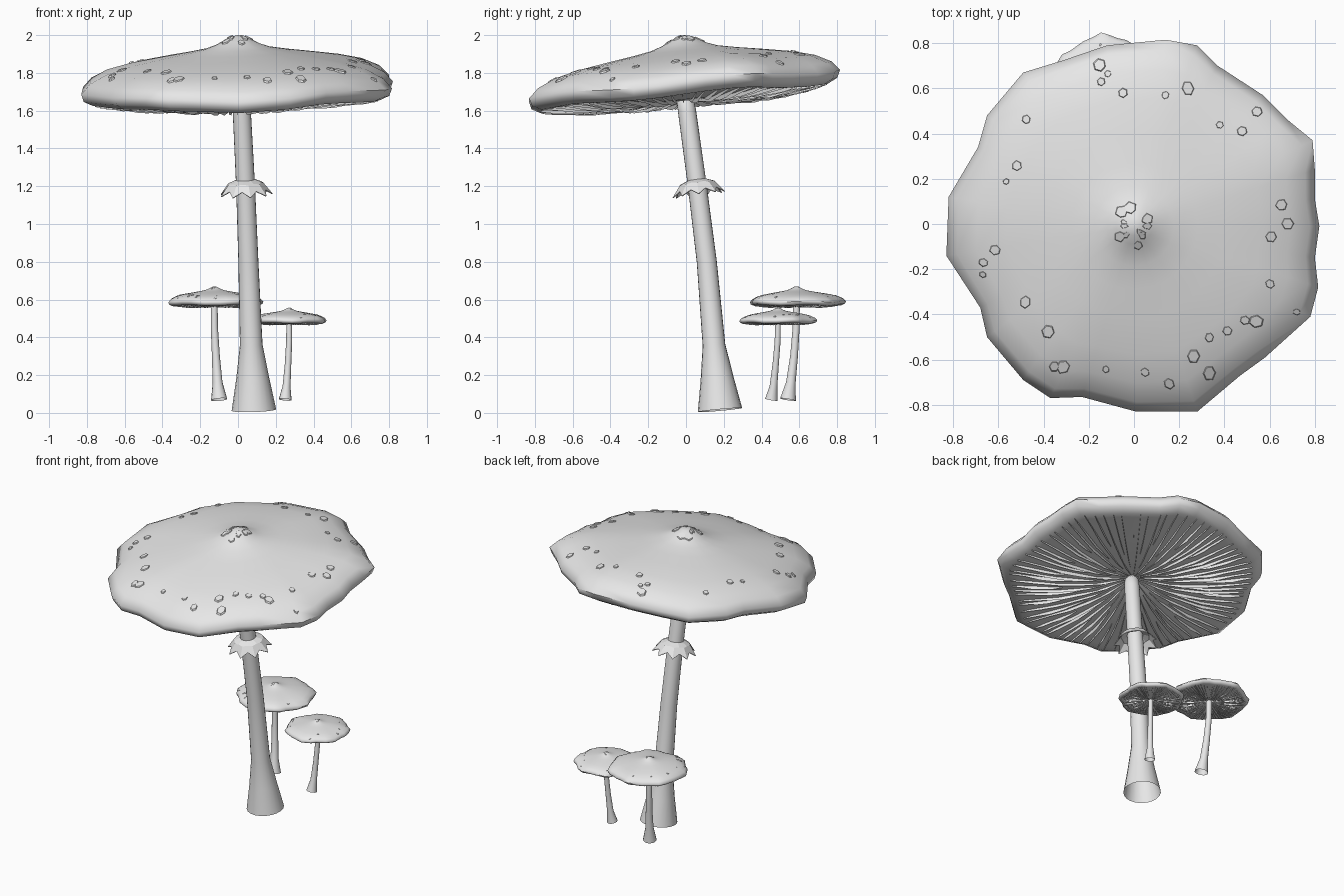
import bpy, bmesh, math, random
from mathutils import Vector

random.seed(4)
cube = bpy.data.objects.get("Cube")
if cube:
    bpy.data.objects.remove(cube, do_unlink=True)

grey = bpy.data.materials.new("light_grey")
grey.use_nodes = True
grey.diffuse_color = (0.8, 0.8, 0.8, 1)
grey.node_tree.nodes["Principled BSDF"].inputs["Base Color"].default_value = (0.8, 0.8, 0.8, 1)

# Wavy cap outline, counter-clockwise from the left side of the model
OUTLINE = [(.82, 0), (.8, .12), (.8, .25), (.79, .38), (.68, .47), (.57, .58), (.37, .71),
           (.28, .8), (.14, .825), (-.12, .8), (-.31, .735), (-.49, .68), (-.65, .49),
           (-.69, .35), (-.82, .13), (-.83, -.13), (-.68, -.36), (-.65, -.49), (-.49, -.68),
           (-.37, -.76), (-.23, -.755), (.01, -.82), (.28, -.82), (.47, -.66), (.58, -.58),
           (.78, -.4), (.815, -.27), (.8, -.14)]
RIM = [(math.atan2(y, x) % math.tau, math.hypot(x, y)) for x, y in OUTLINE]
# Cap profile: fraction of the rim radius, height below the peak
TOP = [(0, 0), (.05, -.008), (.1, -.03), (.15, -.05), (.22, -.07), (.35, -.09), (.5, -.11),
       (.7, -.14), (.85, -.175), (.95, -.22), (1, -.27)]
UNDER = [(.93, -.335), (.87, -.335), (.6, -.355), (.3, -.355), (.06, -.32), (0, -.3)]
LIP = [(.985, -.31)]


def lerp(table, x):
    for (a, u), (b, v) in zip(table, table[1:]):
        if a <= x <= b:
            return u + (v - u) * (x - a) / (b - a)
    return table[-1][1]


def make(name, bm, smooth=True, angle=50):
    me = bpy.data.meshes.new(name)
    bm.to_mesh(me)
    bm.free()
    me.materials.append(grey)
    ob = bpy.data.objects.new(name, me)
    bpy.context.collection.objects.link(ob)
    if smooth:
        bpy.ops.object.select_all(action='DESELECT')
        ob.select_set(True)
        bpy.context.view_layer.objects.active = ob
        bpy.ops.object.shade_smooth_by_angle(angle=math.radians(angle))
    return ob


def bridge(bm, a, b):
    n = len(a)
    for i in range(n):
        bm.faces.new((a[i], a[(i + 1) % n], b[(i + 1) % n], b[i]))


def mushroom_cap(name, peak, size, slope, turn, spots):
    peak = Vector(peak)

    def point(a, t, z):
        rim = lerp(RIM + [(math.tau, RIM[0][1])], a % math.tau)
        r = t * (.8 + (rim - .8) * t * t)
        x, y = r * math.cos(a + turn), r * math.sin(a + turn)
        z += slope[0] * x + slope[1] * y + .012 * math.sin(5 * a) * t ** 3
        return peak + size * Vector((x, y, z))

    # Closed cap shell
    bm = bmesh.new()
    rows = [[bm.verts.new(point(a, t, z)) for a, _ in RIM]
            for t, z in (TOP + LIP + UNDER)[1:-1]]
    for lower, upper in zip(rows, rows[1:]):
        bridge(bm, lower, upper)
    for ring, (t, z) in ((rows[0], TOP[0]), (rows[-1], UNDER[-1])):
        hub = bm.verts.new(point(0, t, z))
        for i in range(len(ring)):
            bm.faces.new((ring[i], ring[(i + 1) % len(ring)], hub))
    bmesh.ops.recalc_face_normals(bm, faces=bm.faces)
    make(name + "_cap", bm, angle=60)

    # Thin radial gills of alternating length
    bm = bmesh.new()
    base = sorted(UNDER)
    count = 80
    for k in range(count):
        a = math.tau * (k + random.uniform(-.25, .25)) / count
        start = (.05, .4, .2, .55)[k % 4]
        prev = None
        for s in range(6):
            t = start + (.92 - start) * s / 5
            z = lerp(base, t)
            drop = .006 + .02 * math.sin(math.pi * s / 5) * random.uniform(.5, 1)
            pair = [bm.verts.new(point(a, t, z + .004)), bm.verts.new(point(a, t, z - drop))]
            if prev:
                bm.faces.new((prev[0], pair[0], pair[1], prev[1]))
            prev = pair
    make(name + "_gills", bm, smooth=False)

    # Flat flakes near the rim and on the central knob
    bm = bmesh.new()
    for k in range(spots):
        knob = k % 4 == 0
        a, t = random.uniform(0, math.tau), random.uniform(.05, .13) if knob else random.uniform(.72, .94)
        w = random.uniform(.014, .03)
        rings = []
        for grow, lift in ((1, -.003), (.85, .006)):
            ring = []
            for j in range(6):
                b = math.tau * j / 6
                tt = t + w * grow * math.cos(b) / .8
                aa = a + w * grow * math.sin(b) / (.8 * max(t, .1))
                ring.append(bm.verts.new(point(aa, tt, lerp(TOP, tt) + lift)))
            rings.append(ring)
        bridge(bm, *rings)
        bm.faces.new(rings[1])
    bmesh.ops.recalc_face_normals(bm, faces=bm.faces)
    make(name + "_flakes", bm, smooth=False)


def tube(name, path, sides=20):
    # Open tube through (x, y, z, radius) stations
    bm = bmesh.new()
    pts = [Vector(p[:3]) for p in path]
    rings = []
    for i, p in enumerate(pts):
        d = (pts[min(i + 1, len(pts) - 1)] - pts[max(i - 1, 0)]).normalized()
        q = Vector((0, 0, 1)).rotation_difference(d)
        rings.append([bm.verts.new(p + q @ Vector((math.cos(math.tau * j / sides) * path[i][3],
                                                   math.sin(math.tau * j / sides) * path[i][3], 0)))
                      for j in range(sides)])
    for a, b in zip(rings, rings[1:]):
        bridge(bm, a, b)
    make(name, bm)


# Large mushroom
mushroom_cap("large", (0, -.01, 2), 1, (.03, .09), 0, 44)
tube("large_stem", [(.084, .18, .015, .118), (.078, .165, .18, .088), (.07, .148, .36, .06),
                    (.055, .11, .8, .053), (.04, .06, 1.2, .05), (.02, .005, 1.6, .048),
                    (.015, -.005, 1.66, .045), (.01, -.01, 1.7, .015)])

# Ragged skirt around the large stem
bm = bmesh.new()
lean = Vector((0, 0, 1)).rotation_difference(Vector((-.04, -.13, 1)))
teeth = 9
rings = []
for out, tip_z, notch_out, notch_z in ((.05, .035, .05, .035), (.095, .015, .09, .02),
                                       (.142, -.045, .112, -.018)):
    ring = []
    for j in range(teeth * 2):
        a = math.tau * j / (teeth * 2)
        r, z = (notch_out, notch_z) if j % 2 else (out, tip_z)
        ring.append(bm.verts.new(Vector((.04, .062, 1.2))
                                 + lean @ Vector((r * math.cos(a), r * math.sin(a), z))))
    rings.append(ring)
for a, b in zip(rings, rings[1:]):
    bridge(bm, b, a)
skirt = make("stem_skirt", bm, smooth=False)
solid = skirt.modifiers.new("thickness", 'SOLIDIFY')
solid.thickness = .005

# Two small mushrooms behind
mushroom_cap("small_right", (-.125, .585, .67), .3, (0, 0), 1.2, 16)
tube("small_right_stem", [(-.1, .54, .07, .043), (-.108, .555, .16, .026), (-.117, .572, .3, .021),
                          (-.125, .583, .45, .019), (-.126, .585, .58, .018)], 14)
mushroom_cap("small_left", (.27, .487, .557), .245, (0, 0), 2.6, 16)
tube("small_left_stem", [(.25, .452, .07, .034), (.257, .463, .14, .021), (.265, .475, .26, .017),
                         (.271, .485, .38, .016), (.271, .487, .48, .015)], 14)
